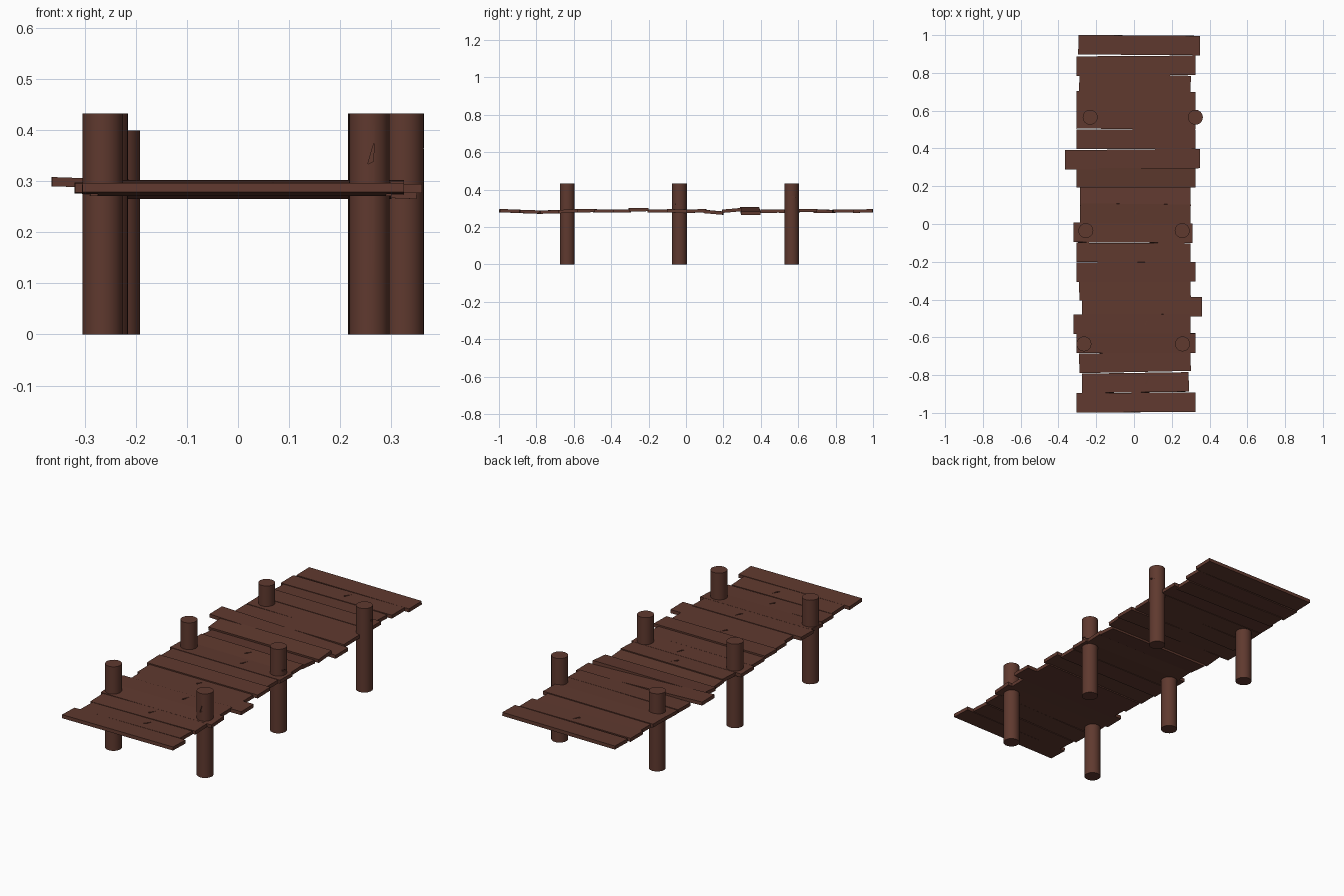
import bpy, bmesh
from math import radians
from mathutils import Matrix, Vector

if "Cube" in bpy.data.objects:
    bpy.data.objects.remove(bpy.data.objects["Cube"])

wood = bpy.data.materials.new("dark_wood")
wood.diffuse_color = (0.115, 0.041, 0.028, 1)
wood.use_nodes = True
wood.node_tree.nodes["Principled BSDF"].inputs["Base Color"].default_value = wood.diffuse_color


def finish(bm, name, mat=True):
    bmesh.ops.recalc_face_normals(bm, faces=bm.faces)
    me = bpy.data.meshes.new(name)
    bm.to_mesh(me)
    bm.free()
    ob = bpy.data.objects.new(name, me)
    bpy.context.collection.objects.link(ob)
    if mat:
        me.materials.append(wood)
    return ob


def nick_cutter(name, loc, rot, length, width, depth):
    # Thin three-sided wedge used to carve a crack
    bm = bmesh.new()
    pts = [(-width, -length / 2), (width, -length / 3), (0, length / 2)]
    vs = [bm.verts.new((x, y, z)) for z in (-depth, depth) for x, y in pts]
    bm.faces.new(vs[:3])
    bm.faces.new(vs[3:])
    for i in range(3):
        j = (i + 1) % 3
        bm.faces.new((vs[i], vs[j], vs[j + 3], vs[i + 3]))
    bm.transform(Matrix.Translation(loc) @ rot)
    ob = finish(bm, name, False)
    ob.hide_render = True
    ob.hide_viewport = True
    return ob


def carve(ob, cutter):
    m = ob.modifiers.new("crack", 'BOOLEAN')
    m.operation = 'DIFFERENCE'
    m.solver = 'EXACT'
    m.object = cutter


# Deck planks: left x, right x, centre y, yaw, height, pitch (degrees)
PLANKS = [
    (-.305, .325, -.945, .4, .286, -2), (-.275, .29, -.84, .8, .282, -2),
    (-.29, .30, -.732, 1.2, .281, 1), (-.305, .325, -.63, 0, .285, 3),
    (-.32, .30, -.53, .3, .288, 1), (-.275, .36, -.442, .8, .286, 0),
    (-.29, .30, -.35, .8, .286, 0), (-.305, .325, -.254, .2, .293, 1),
    (-.305, .30, -.152, -.3, .286, 0), (-.32, .31, -.047, -.4, .286, -1),
    (-.285, .30, .055, -.6, .286, 2), (-.285, .30, .148, -.5, .279, -5),
    (-.305, .325, .245, 0, .289, 5), (-.365, .35, .343, .6, .287, 0),
    (-.305, .325, .449, 0, .285, 1), (-.305, .325, .553, -.9, .286, 1),
    (-.305, .325, .65, -.4, .289, 0), (-.29, .30, .741, -1.6, .284, -1),
    (-.305, .325, .838, .4, .286, 0), (-.295, .35, .947, -.4, .286, 1),
]
ROLL = {13: 2.0}
# Planks with a crack: crack x, angle
CRACKS = {1: (.07, -25), 2: (.015, -30), 4: (.065, -20), 6: (.02, -30),
          9: (.06, -20), 10: (.015, -35), 13: (.23, 20), 18: (.03, -30)}

for i, (x0, x1, y, yaw, z, pitch) in enumerate(PLANKS):
    bm = bmesh.new()
    bmesh.ops.create_cube(bm, size=1)
    bm.transform(Matrix.Diagonal((x1 - x0, .103, .018, 1)))
    bm.transform(Matrix.Translation(((x0 + x1) / 2, y, z))
                 @ Matrix.Rotation(radians(yaw), 4, 'Z')
                 @ Matrix.Rotation(radians(ROLL.get(i, 0)), 4, 'Y')
                 @ Matrix.Rotation(radians(pitch), 4, 'X'))
    plank = finish(bm, f"deck_plank_{i + 1}")
    if i in CRACKS:
        cx, ang = CRACKS[i]
        cut = nick_cutter(f"plank_crack_cutter_{i + 1}", Vector((cx, y + .01, z + .009)),
                          Matrix.Rotation(radians(ang), 4, 'Z'), .045, .005, .006)
        carve(plank, cut)

# Round support posts: x, y, height
POSTS = [(-.265, -.635, .433), (.257, -.635, .433), (-.255, -.035, .433),
         (.255, -.035, .433), (-.232, .565, .40), (.325, .565, .433)]
posts = []
for i, (x, y, h) in enumerate(POSTS):
    bm = bmesh.new()
    bmesh.ops.create_cone(bm, cap_ends=True, segments=24, radius1=.0395,
                          radius2=.0395, depth=h)
    bm.transform(Matrix.Translation((x, y, h / 2)))
    ob = finish(bm, f"support_post_{i + 1}")
    ob.data.shade_smooth()
    ob.data.set_sharp_from_angle(angle=radians(40))
    posts.append(ob)

# Small splits in the right-hand posts
for i, loc, axis, ang in [(1, (.263, -.674, .355), 'X', 90),
                          (3, (.294, -.04, .32), 'Y', 90),
                          (5, (.364, .58, .36), 'Y', 90)]:
    rot = Matrix.Rotation(radians(ang), 4, axis)
    cut = nick_cutter(f"post_split_cutter_{i + 1}", Vector(loc),
                      rot @ Matrix.Rotation(radians(-10), 4, 'Z'), .045, .005, .005)
    carve(posts[i], cut)
